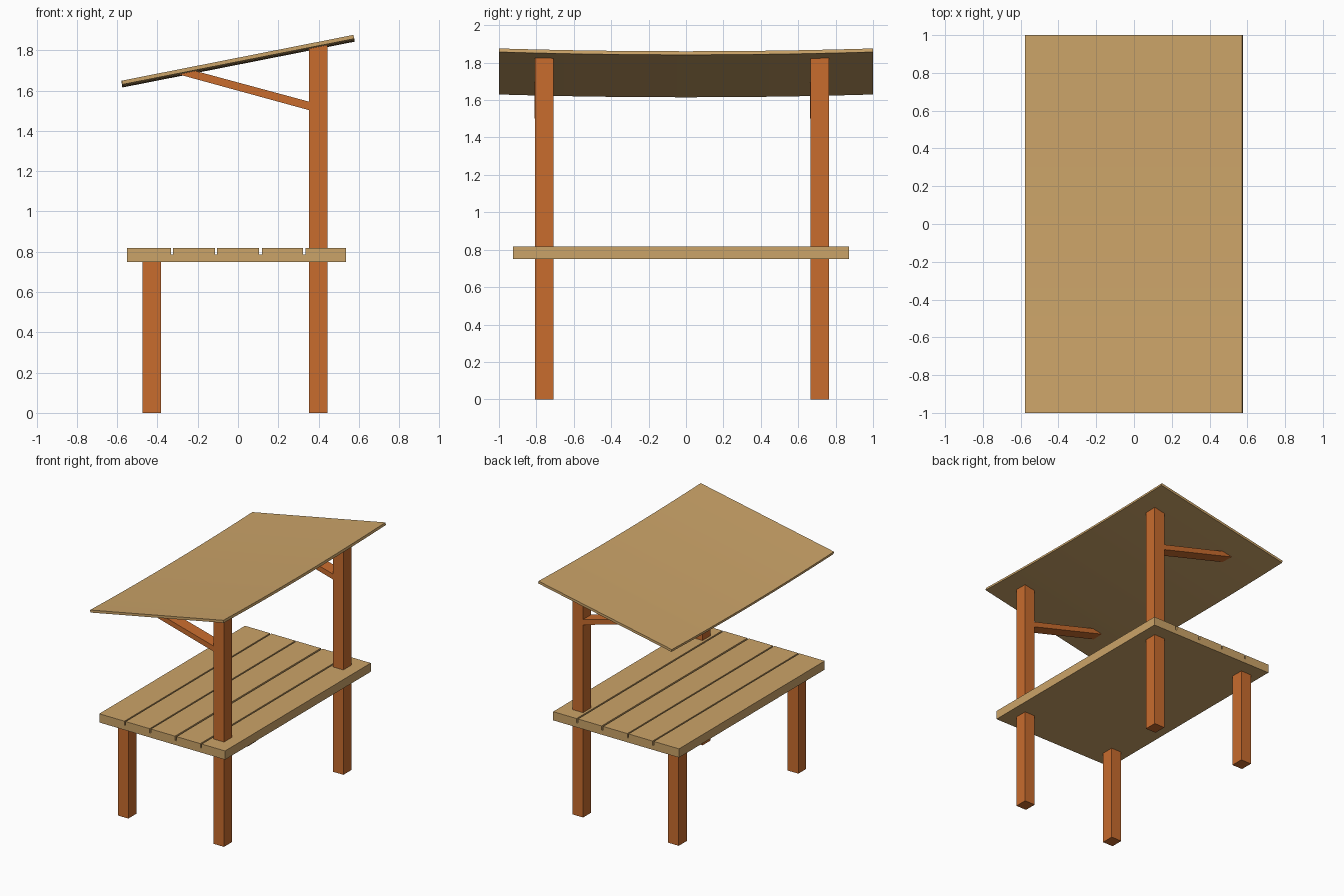
import bpy, bmesh

if "Cube" in bpy.data.objects:
    bpy.data.objects.remove(bpy.data.objects["Cube"])


def material(name, rgb):
    m = bpy.data.materials.new(name)
    m.diffuse_color = (*rgb, 1)
    m.use_nodes = True
    m.node_tree.nodes["Principled BSDF"].inputs["Base Color"].default_value = m.diffuse_color
    return m


plank_wood = material("plank_wood", (0.60, 0.37, 0.14))
post_wood = material("post_wood", (0.58, 0.15, 0.027))


def prism(name, profile, y0, y1, mat, segments=1, sag=0.0):
    """Extrude an (x, z) outline along y; sag lowers the middle of the length."""
    bm = bmesh.new()
    rings = []
    for i in range(segments + 1):
        t = i / segments
        y = y0 + (y1 - y0) * t
        drop = sag * (1 - (2 * t - 1) ** 2)
        rings.append([bm.verts.new((x, y, z - drop)) for x, z in profile])
    n = len(profile)
    for a, b in zip(rings, rings[1:]):
        for k in range(n):
            bm.faces.new((a[k], a[(k + 1) % n], b[(k + 1) % n], b[k]))
    bm.faces.new(rings[0])
    bm.faces.new(rings[-1])
    bmesh.ops.recalc_face_normals(bm, faces=bm.faces)
    me = bpy.data.meshes.new(name)
    bm.to_mesh(me)
    bm.free()
    me.materials.append(mat)
    ob = bpy.data.objects.new(name, me)
    bpy.context.collection.objects.link(ob)
    return ob


# Table top: one slab with four grooves between the planks
top, groove, bottom = 0.818, 0.785, 0.75
outline = [(-0.55, bottom), (-0.55, top)]
for x0, x1 in ((-0.333, -0.322), (-0.115, -0.104), (0.104, 0.118), (0.322, 0.334)):
    outline += [(x0, top), (x0, groove), (x1, groove), (x1, top)]
outline += [(0.536, top), (0.536, bottom)]
prism("table_top", outline, -0.925, 0.872, plank_wood)

# Legs, tall posts and roof braces, one set per end
for side, y0, y1 in (("left", -0.807, -0.709), ("right", 0.665, 0.765)):
    prism("front_leg_" + side,
          [(-0.473, 0), (-0.382, 0), (-0.382, 0.75), (-0.473, 0.75)],
          y0, y1, post_wood)
    prism("roof_post_" + side,
          [(0.353, 0), (0.444, 0), (0.444, 1.83), (0.353, 1.812)],
          y0, y1, post_wood)
    prism("roof_brace_" + side,
          [(0.355, 1.502), (0.355, 1.544), (-0.215, 1.698), (-0.298, 1.681)],
          y0 - 0.002, y1 - 0.002, post_wood)

# Sloping roof sheet with a gentle sag along its length
roof = prism("roof",
             [(-0.574, 1.630), (0.577, 1.857), (0.573, 1.876), (-0.577, 1.649)],
             -1, 1, plank_wood, segments=10, sag=0.015)
bpy.context.view_layer.objects.active = roof
roof.select_set(True)
bpy.ops.object.shade_smooth_by_angle()
